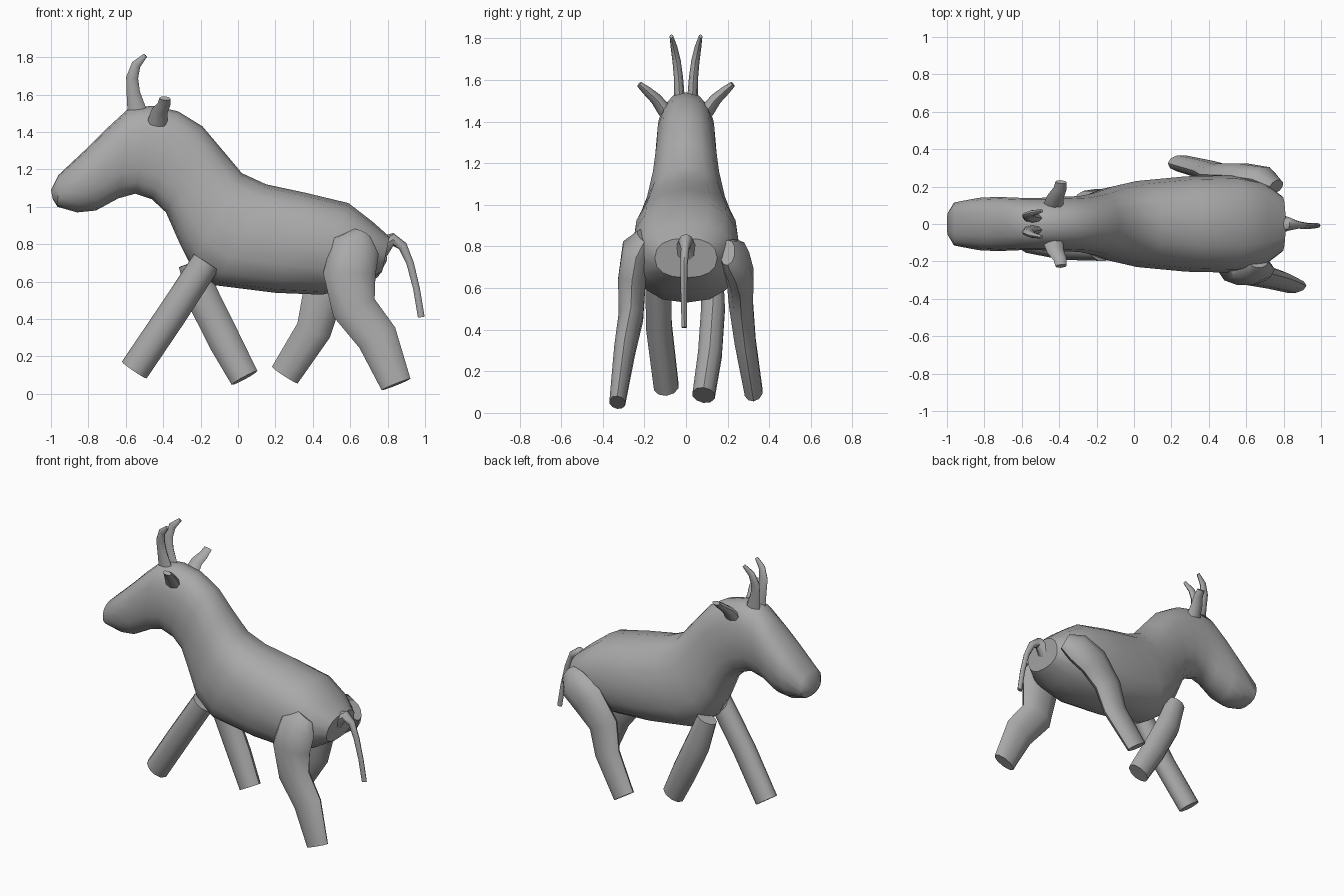
import bpy, bmesh, math
from mathutils import Vector

cube = bpy.data.objects.get("Cube")
if cube:
    bpy.data.objects.remove(cube)

grey = bpy.data.materials.new("plain grey")
grey.use_nodes = True
colour = (0.4, 0.4, 0.4, 1)
grey.diffuse_color = colour
grey.node_tree.nodes["Principled BSDF"].inputs["Base Color"].default_value = colour


def loft(name, sections, sides=12, power=2.0):
    """Skin closed rings given as (centre, half axis, half axis)."""
    bm = bmesh.new()
    rings = []
    for c, u, v in sections:
        ring = []
        for i in range(sides):
            a = math.tau * i / sides
            ca, sa = math.cos(a), math.sin(a)
            p = math.copysign(abs(ca) ** (2 / power), ca)
            q = math.copysign(abs(sa) ** (2 / power), sa)
            ring.append(bm.verts.new(c + u * p + v * q))
        rings.append(ring)
    for a, b in zip(rings, rings[1:]):
        for i in range(sides):
            j = (i + 1) % sides
            bm.faces.new((a[i], a[j], b[j], b[i]))
    bm.faces.new(rings[0])
    bm.faces.new(rings[-1])
    bmesh.ops.recalc_face_normals(bm, faces=bm.faces)
    mesh = bpy.data.meshes.new(name)
    bm.to_mesh(mesh)
    bm.free()
    mesh.materials.append(grey)
    obj = bpy.data.objects.new(name, mesh)
    bpy.context.collection.objects.link(obj)
    bpy.ops.object.select_all(action='DESELECT')
    obj.select_set(True)
    bpy.context.view_layer.objects.active = obj
    bpy.ops.object.shade_smooth_by_angle(angle=math.radians(45))
    return obj


def limb(name, path, ref=(0, 1, 0), sides=10):
    """Tube along (x, y, z, radius, radius along ref)."""
    pts = [Vector(p[:3]) for p in path]
    sections = []
    for i, p in enumerate(path):
        a = pts[i] - pts[max(i - 1, 0)]
        b = pts[min(i + 1, len(pts) - 1)] - pts[i]
        t = (a.normalized() + b.normalized()).normalized()
        v = Vector(ref)
        v = (v - t * v.dot(t)).normalized()
        sections.append((pts[i], t.cross(v) * p[3], v * p[4]))
    return loft(name, sections, sides)


# Head, neck and torso: top x, top z, bottom x, bottom z, half width
outline = [
    (-1.0, 1.09, -.99, 1.04, .06), (-.96, 1.17, -.965, 1.0, .115),
    (-.8, 1.32, -.86, .97, .14), (-.7, 1.42, -.76, .98, .145),
    (-.58, 1.53, -.64, 1.045, .14), (-.45, 1.54, -.55, 1.07, .14),
    (-.32, 1.51, -.46, 1.04, .145), (-.19, 1.43, -.385, .97, .15),
    (-.08, 1.3, -.31, .8, .17), (.02, 1.18, -.25, .68, .2),
    (.15, 1.12, -.12, .58, .23), (.36, 1.075, .2, .54, .255),
    (.59, 1.02, .45, .53, .26), (.72, .92, .65, .58, .23),
    (.81, .84, .77, .65, .15),
]
sections = []
for tx, tz, bx, bz, w in outline:
    top, bottom = Vector((tx, 0, tz)), Vector((bx, 0, bz))
    sections.append(((top + bottom) / 2, Vector((0, w, 0)), (top - bottom) / 2))
loft("body", sections, 16, 2.35)

# Forelegs
limb("right_foreleg", [(-.17, -.135, .705, .078, .065), (-.36, -.13, .415, .08, .065),
                       (-.555, -.095, .127, .08, .062)])
limb("left_foreleg", [(-.25, .125, .7, .07, .055), (-.18, .13, .5, .088, .06),
                      (-.07, .115, .28, .087, .06), (.035, .085, .085, .078, .056)])

# Hind legs
limb("right_hind_leg", [(.66, -.2, .85, .06, .04), (.63, -.24, .79, .13, .07),
                        (.595, -.26, .64, .14, .07), (.62, -.265, .46, .12, .062),
                        (.745, -.295, .3, .11, .053), (.845, -.33, .05, .083, .04)])
limb("left_hind_leg", [(.76, .2, .77, .07, .04), (.69, .24, .73, .12, .07),
                       (.57, .26, .66, .13, .068), (.45, .265, .52, .11, .06),
                       (.405, .285, .34, .095, .053), (.25, .325, .1, .082, .045)])

# Tail
limb("tail", [(.76, 0, .78, .06, .06), (.83, 0, .825, .035, .035),
              (.88, -.005, .79, .025, .02), (.92, -.01, .7, .02, .017),
              (.955, -.01, .56, .018, .015), (.98, -.008, .41, .018, .013)], sides=8)

# Horns and ears, one of each per side
for s, side in ((1, "left"), (-1, "right")):
    limb(side + "_horn", [(-.535, s * .03, 1.49, .055, .026), (-.56, s * .036, 1.61, .036, .022),
                          (-.566, s * .045, 1.69, .032, .02), (-.545, s * .058, 1.76, .025, .016),
                          (-.495, s * .07, 1.81, .012, .009)], sides=8)
    limb(side + "_ear", [(-.43, s * .1, 1.45, .035, .055), (-.42, s * .145, 1.51, .028, .045),
                         (-.395, s * .19, 1.55, .022, .035), (-.39, s * .225, 1.58, .014, .03)],
         ref=(1, 0, 0), sides=8)
